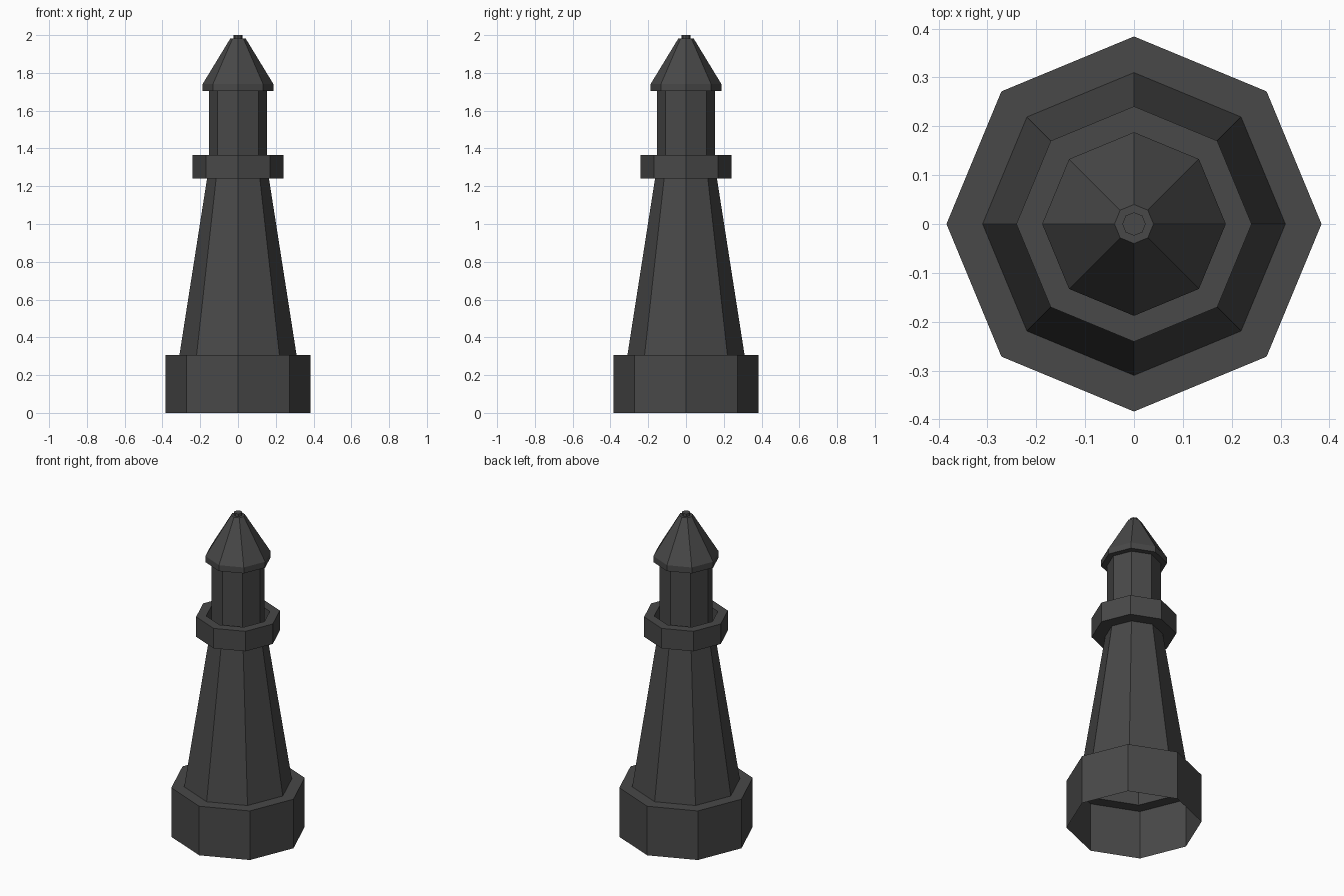
import bpy, bmesh
from math import cos, sin, tau

if "Cube" in bpy.data.objects:
    bpy.data.objects.remove(bpy.data.objects["Cube"])

SIDES = 8

# Dark charcoal finish shared by every part
charcoal = bpy.data.materials.new("charcoal")
charcoal.diffuse_color = (0.065, 0.065, 0.065, 1)
charcoal.use_nodes = True
charcoal.node_tree.nodes["Principled BSDF"].inputs["Base Color"].default_value = charcoal.diffuse_color


def lathe(name, profile, cap_top=False):
    """Sweep an (radius, height) profile, listed bottom to top, into an octagonal shell."""
    bm = bmesh.new()
    rings = [[bm.verts.new((r * cos(tau * i / SIDES), r * sin(tau * i / SIDES), z))
              for i in range(SIDES)] for r, z in profile]
    for low, high in zip(rings, rings[1:]):
        for i in range(SIDES):
            j = (i + 1) % SIDES
            bm.faces.new((low[i], low[j], high[j], high[i]))
    if cap_top:
        bm.faces.new(rings[-1])
    mesh = bpy.data.meshes.new(name)
    bm.to_mesh(mesh)
    bm.free()
    mesh.materials.append(charcoal)
    obj = bpy.data.objects.new(name, mesh)
    bpy.context.collection.objects.link(obj)
    return obj


# Plinth: open underneath, with a ledge leading in to the tower
lathe("base", [(0.384, 0), (0.384, 0.307), (0.31, 0.307)])

# Tapering shaft
lathe("tower", [(0.31, 0.307), (0.164, 1.24)])

# Balcony: thick parapet around a sunken walkway
lathe("gallery", [(0.164, 1.24), (0.241, 1.24), (0.241, 1.365),
                  (0.183, 1.365), (0.183, 1.28), (0.153, 1.28)])

# Lantern room
lathe("lantern_room", [(0.153, 1.28), (0.153, 1.703)])

# Roof with a short vertical eave
lathe("roof", [(0.153, 1.703), (0.188, 1.703), (0.188, 1.74),
               (0.04, 1.983), (0.024, 1.983)])

# Small finial on the tip
lathe("finial", [(0.024, 1.983), (0.024, 2.0)], cap_top=True)
